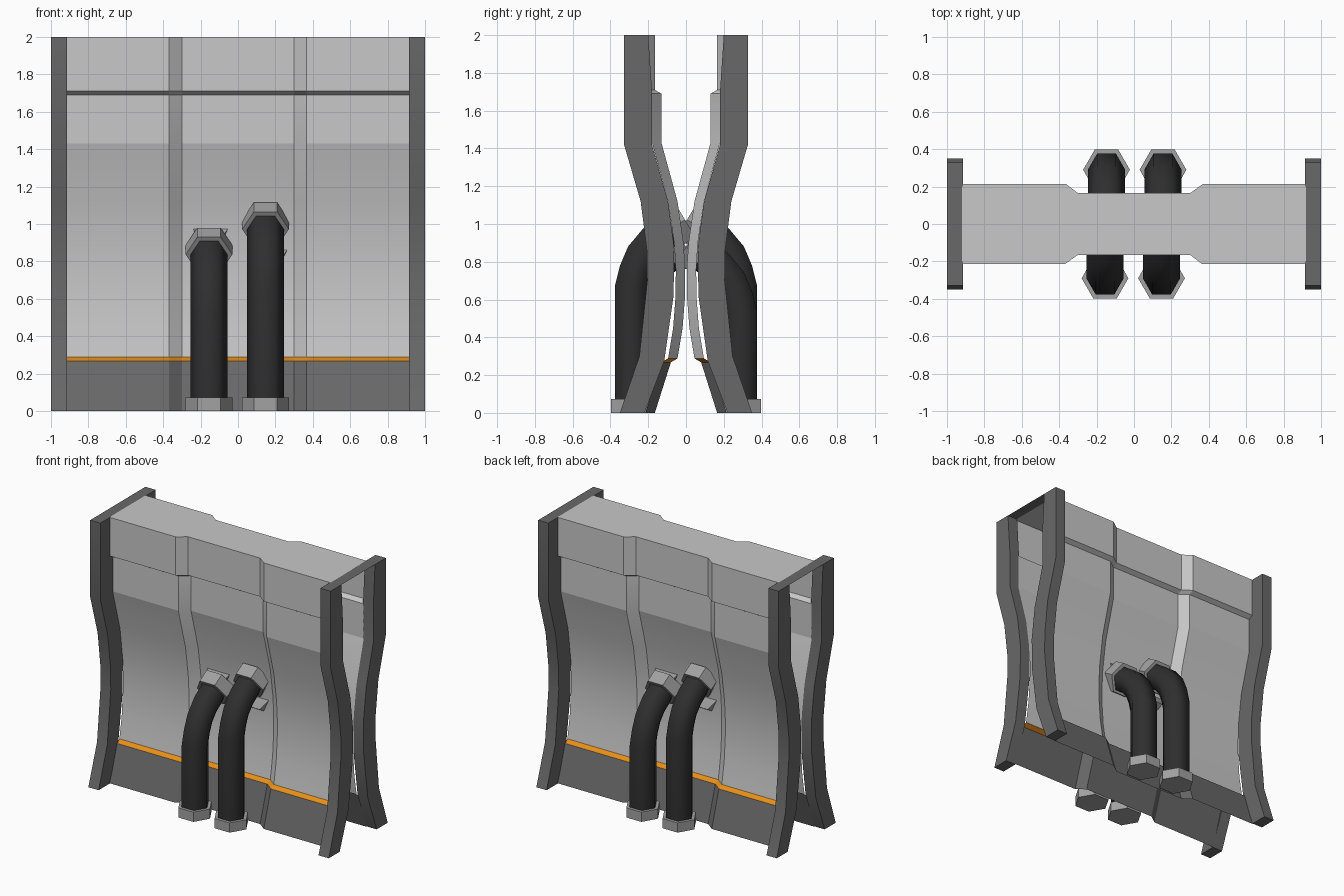
import bpy, bmesh, math
from mathutils import Vector, Matrix

if "Cube" in bpy.data.objects:
    bpy.data.objects.remove(bpy.data.objects["Cube"])


def material(name, rgb):
    m = bpy.data.materials.new(name)
    m.diffuse_color = (*rgb, 1)
    m.use_nodes = True
    m.node_tree.nodes["Principled BSDF"].inputs["Base Color"].default_value = m.diffuse_color
    return m


LIGHT = material("light grey panel", (0.58, 0.58, 0.58))
DARK = material("dark grey frame", (0.14, 0.14, 0.14))
ORANGE = material("orange trim", (0.80, 0.27, 0.01))
METAL = material("collar grey", (0.36, 0.36, 0.36))
RUBBER = material("black hose", (0.028, 0.028, 0.028))
HALF_TURN = Matrix.Rotation(math.pi, 4, 'Z')


def make(name, verts, faces, mats, smooth=None, turned=False, fix_normals=False):
    me = bpy.data.meshes.new(name)
    me.from_pydata([tuple(v) for v in verts], [], faces)
    for m in mats:
        me.materials.append(m)
    if fix_normals:
        bm = bmesh.new()
        bm.from_mesh(me)
        bmesh.ops.recalc_face_normals(bm, faces=bm.faces)
        bm.to_mesh(me)
        bm.free()
    if turned:
        me.transform(HALF_TURN)
    ob = bpy.data.objects.new(name, me)
    bpy.context.collection.objects.link(ob)
    if smooth:
        bpy.ops.object.select_all(action='DESELECT')
        ob.select_set(True)
        bpy.context.view_layer.objects.active = ob
        bpy.ops.object.shade_smooth_by_angle(angle=math.radians(smooth))
    return ob


# Panel profile (y, z) in the recessed middle; outer bays stand 0.05 proud
PANEL = [(-.165, 0), (-.08, .268), (-.045, .288), (-.018, .45), (-.005, .62), (-.004, .76),
         (-.013, .90), (-.045, 1.12), (-.13, 1.43), (-.13, 1.69), (-.165, 1.71), (-.165, 2)]
COLUMNS = [(-.92, .05), (-.37, .05), (-.30, 0), (.30, 0), (.365, .05), (.92, .05)]

# Post outline (y, z)
POST = [(-.35, 0), (-.247, .30), (-.205, .70), (-.207, .86), (-.24, 1.12), (-.328, 1.42), (-.328, 2),
        (-.20, 2), (-.18, 1.70), (-.18, 1.42), (-.095, 1.12), (-.062, .87), (-.066, .62),
        (-.115, .275), (-.22, 0)]


def wall_panel(name, turned):
    n = len(COLUMNS)
    verts = [(x, y - d, z) for y, z in PANEL for x, d in COLUMNS]
    faces = [(r * n + c, r * n + c + 1, (r + 1) * n + c + 1, (r + 1) * n + c)
             for r in range(len(PANEL) - 1) for c in range(n - 1)]
    ob = make(name, verts, faces, [LIGHT, DARK, ORANGE], 13, turned)
    for p in ob.data.polygons:  # dark base, orange ledge, light above
        z = p.center.z
        p.material_index = 1 if z < .25 else 2 if z < .29 else 0


def post(name, x0, turned):
    n = len(POST)
    verts = [(x, y, z) for x in (x0, x0 + .085) for y, z in POST]
    faces = [tuple(range(n)), tuple(range(n, 2 * n))]
    faces += [(i, (i + 1) % n, n + (i + 1) % n, n + i) for i in range(n)]
    make(name, verts, faces, [DARK], 20, turned, True)


def tube(name, path, x, r, mat, turned, smooth=None, caps=True):
    """Six-sided tube along a (y, z) path at a fixed x."""
    pts = [Vector((x, y, z)) for y, z in path]
    side = Vector((1, 0, 0))
    verts, faces = [], []
    for i, p in enumerate(pts):
        a = (p - pts[i - 1]).normalized() if i else (pts[1] - p).normalized()
        b = (pts[i + 1] - p).normalized() if i < len(pts) - 1 else a
        t = (a + b).normalized()
        up = t.cross(side) / max(t.dot(a), .5)
        for k in range(6):
            w = k * math.pi / 3
            verts.append(p + r * (math.cos(w) * side + math.sin(w) * up))
    for i in range(len(pts) - 1):
        for k in range(6):
            j = (k + 1) % 6
            faces.append((i * 6 + k, i * 6 + j, i * 6 + 6 + j, i * 6 + 6 + k))
    if caps:
        faces += [tuple(range(6)), tuple(range(len(verts) - 6, len(verts)))]
    make(name, verts, faces, [mat], smooth, turned, True)


HOSE = [(-.29, .01), (-.29, .66), (-.268, .75), (-.232, .835), (-.165, .915), (-.055, .99)]

for label, turned in (("front", False), ("back", True)):
    wall_panel(label + "_panel", turned)
    post(label + "_post_a", -1.0, turned)
    post(label + "_post_b", .915, turned)
    # Hoses with hexagonal collars: a short one and a tall one per side
    for kind, x, drop in (("short", -.155, .135), ("tall", .147, 0)):
        tag = f"{label}_{kind}"
        path = [(y, z - drop if i else z) for i, (y, z) in enumerate(HOSE)]
        tube(tag + "_hose", path, x, .1, RUBBER, turned, 65)
        tube(tag + "_floor_collar", [(-.29, 0), (-.29, .073)], x, .125, METAL, turned)
        tube(tag + "_wall_collar", [(-.088, .972 - drop), (-.005, 1.022 - drop)],
             x, .125, METAL, turned)

# Thin top cover following the recess, and post caps
front = [(x, -.165 - d, 2) for x, d in COLUMNS]
back = [(-x, -y, z) for x, y, z in front]
make("top_cover", front + back, [tuple(range(len(front) * 2))], [LIGHT])
for name, x in (("left_post_cap", -1.0), ("right_post_cap", .915)):
    make(name, [(x, -.328, 2), (x + .085, -.328, 2), (x + .085, .328, 2), (x, .328, 2)],
         [(0, 1, 2, 3)], [DARK])
